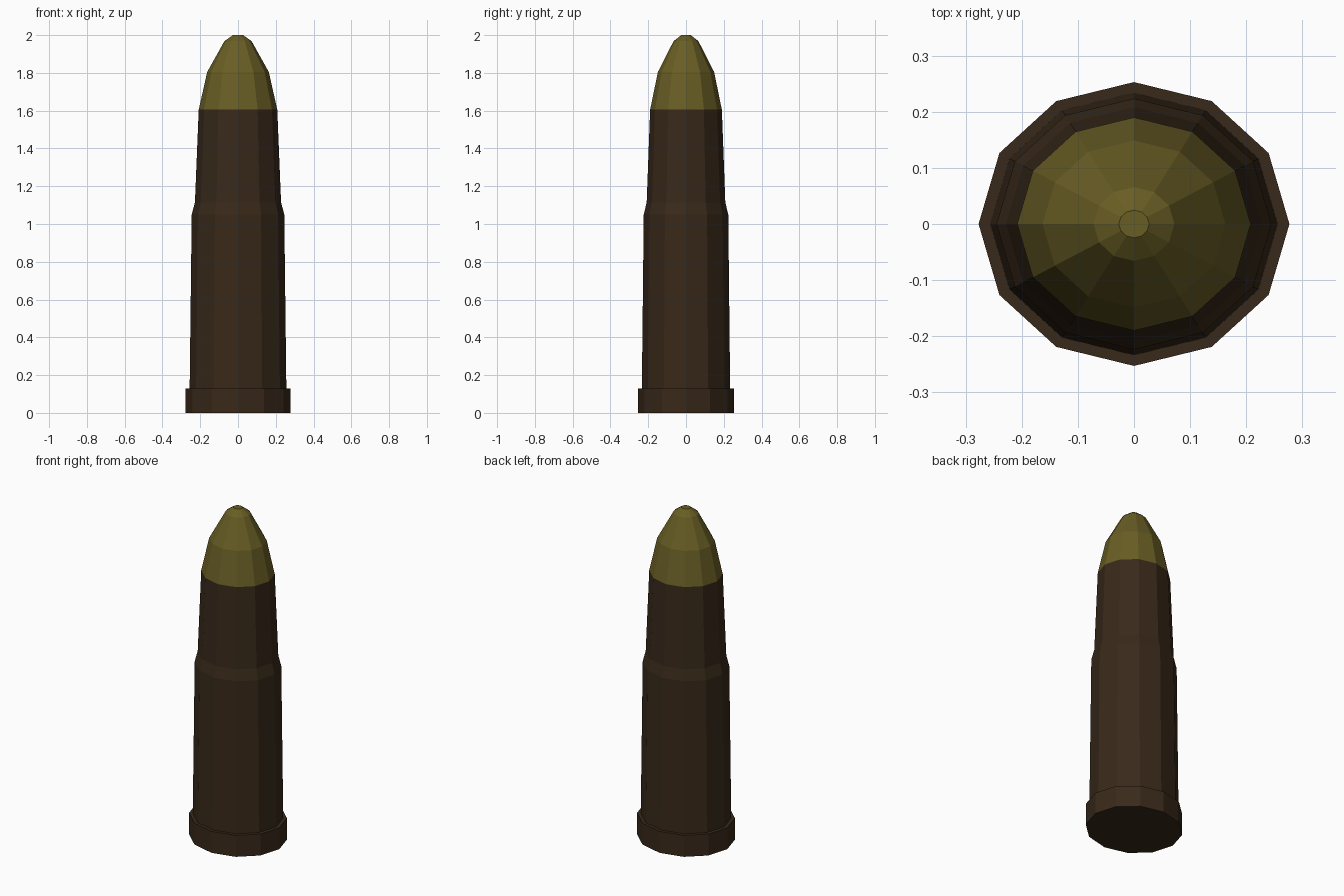
import bpy, bmesh, math

if "Cube" in bpy.data.objects:
    bpy.data.objects.remove(bpy.data.objects["Cube"])

SIDES = 12
Y_SCALE = 0.913  # cross-section is slightly flattened front to back


def material(name, rgb):
    mat = bpy.data.materials.new(name)
    mat.diffuse_color = (*rgb, 1.0)
    mat.use_nodes = True
    mat.node_tree.nodes["Principled BSDF"].inputs["Base Color"].default_value = mat.diffuse_color
    return mat


def lathe(name, profile, mat, cap_bottom=True, cap_top=True):
    """Flat-faced turned part from (radius, height) pairs, bottom to top."""
    bm = bmesh.new()
    rings = []
    for r, z in profile:
        angles = [2 * math.pi * i / SIDES for i in range(SIDES)]
        rings.append([bm.verts.new((r * math.cos(a), r * Y_SCALE * math.sin(a), z))
                      for a in angles])
    for low, high in zip(rings, rings[1:]):
        for i in range(SIDES):
            j = (i + 1) % SIDES
            bm.faces.new((low[i], low[j], high[j], high[i]))
    if cap_bottom:
        bm.faces.new(rings[0][::-1])
    if cap_top:
        bm.faces.new(rings[-1])
    mesh = bpy.data.meshes.new(name)
    bm.to_mesh(mesh)
    bm.free()
    mesh.materials.append(mat)
    obj = bpy.data.objects.new(name, mesh)
    bpy.context.collection.objects.link(obj)
    return obj


brown = material("dark_brown", (0.04, 0.022, 0.01))
olive = material("olive_brass", (0.14, 0.11, 0.018))

# Casing: base rim, tapered body, shoulder and neck
lathe("casing", [(0.277, 0), (0.277, 0.13), (0.256, 0.13), (0.245, 1.05),
                 (0.228, 1.115), (0.208, 1.605)], brown, cap_top=False)

# Pointed tip with a small flat end
lathe("tip", [(0.208, 1.605), (0.163, 1.805), (0.072, 1.968), (0.027, 2.0)],
      olive, cap_bottom=False)
